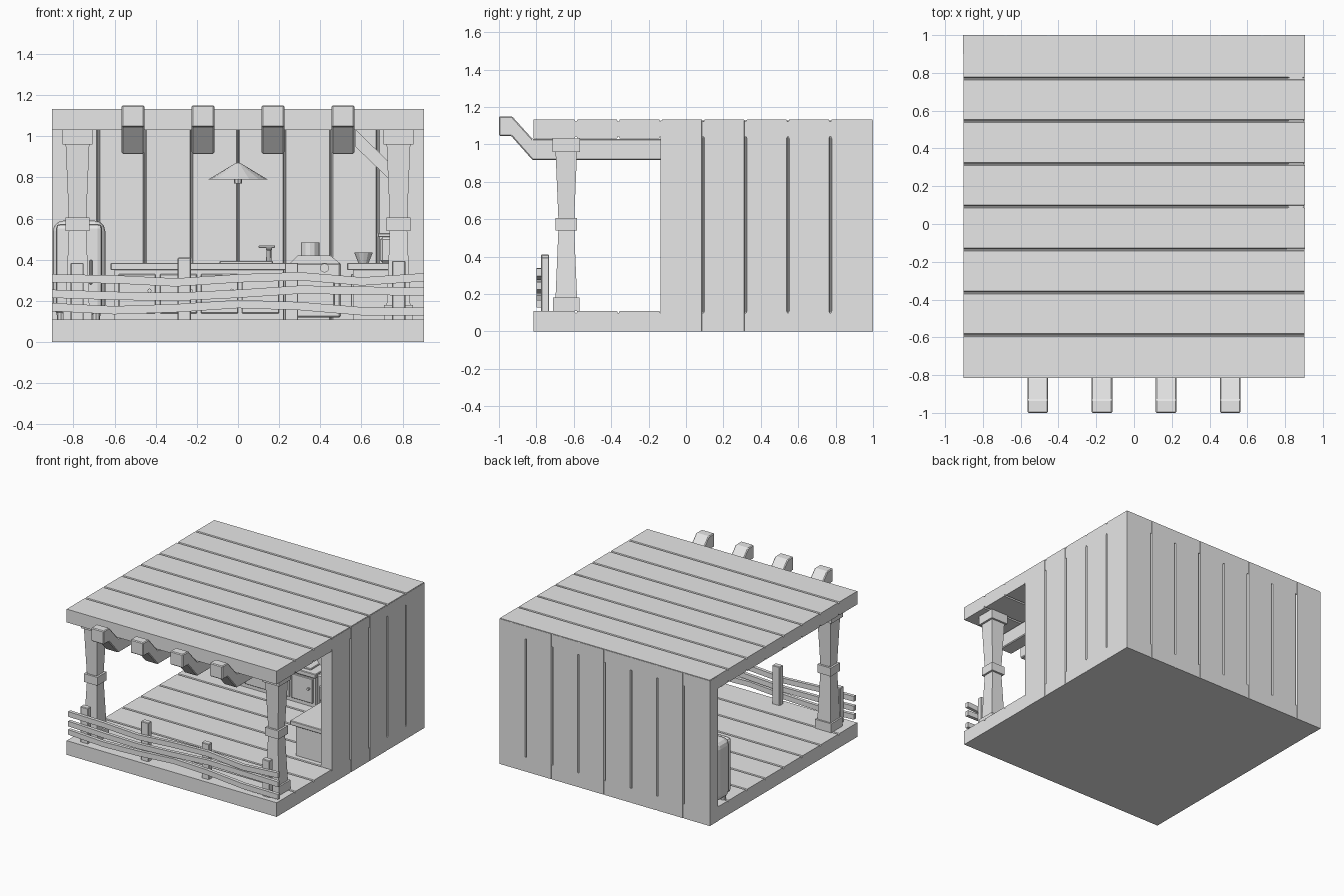
import bpy, bmesh, math
from mathutils import Vector

cube = bpy.data.objects.get("Cube")
if cube:
    bpy.data.objects.remove(cube, do_unlink=True)

grey = bpy.data.materials.new("plain grey")
grey.use_nodes = True
grey.diffuse_color = (0.8, 0.8, 0.8, 1)
grey.node_tree.nodes["Principled BSDF"].inputs["Base Color"].default_value = (0.8, 0.8, 0.8, 1)


def finish(name, bm, bevel=0, segments=1):
    bmesh.ops.recalc_face_normals(bm, faces=bm.faces)
    mesh = bpy.data.meshes.new(name)
    bm.to_mesh(mesh)
    bm.free()
    mesh.materials.append(grey)
    ob = bpy.data.objects.new(name, mesh)
    bpy.context.collection.objects.link(ob)
    if bevel:
        mod = ob.modifiers.new("bevel", "BEVEL")
        mod.width, mod.segments = bevel, segments
    return ob


def prism(name, pts, axis, lo, hi, bevel=0):
    """Extrude a 2D outline along one axis."""
    place = {"x": lambda p, t: (t, p[0], p[1]),
             "y": lambda p, t: (p[0], t, p[1]),
             "z": lambda p, t: (p[0], p[1], t)}[axis]
    bm = bmesh.new()
    a = [bm.verts.new(place(p, lo)) for p in pts]
    b = [bm.verts.new(place(p, hi)) for p in pts]
    bm.faces.new(a)
    bm.faces.new(b[::-1])
    for i in range(len(pts)):
        j = (i + 1) % len(pts)
        bm.faces.new((a[i], b[i], b[j], a[j]))
    return finish(name, bm, bevel)


def box(name, x, y, z, bevel=0, segments=1):
    bm = bmesh.new()
    bmesh.ops.create_cube(bm, size=1)
    for v in bm.verts:
        v.co = Vector([(r[0] + r[1]) / 2 + c * (r[1] - r[0]) for c, r in zip(v.co, (x, y, z))])
    return finish(name, bm, bevel, segments)


def cone(name, loc, r1, r2, depth, sides=16, rot=None):
    bm = bmesh.new()
    bmesh.ops.create_cone(bm, cap_ends=True, segments=sides, radius1=r1, radius2=r2, depth=depth)
    ob = finish(name, bm)
    ob.location = loc
    if rot:
        ob.rotation_euler = rot
    return ob


def plank_outline(u0, u1, v0, v1, count, low=True, high=True, g=0.008, d=0.012):
    """Slab outline with V grooves between the planks."""
    step = (u1 - u0) / count
    cuts = [u0 + step * i for i in range(1, count)]

    def edge(v, depth, on):
        pts = [(u0, v)]
        for c in cuts if on else []:
            pts += [(c - g, v), (c - g / 3, v + depth), (c + g / 3, v + depth), (c + g, v)]
        return pts + [(u1, v)]
    return edge(v0, d, low) + edge(v1, -d, high)[::-1]


# Planked floor, roof and walls
prism("floor", plank_outline(-0.815, 0.998, 0, 0.11, 8, low=False), "x", -0.903, 0.903)
prism("roof", plank_outline(-0.815, 0.998, 1.03, 1.133, 8), "x", -0.903, 0.903)
prism("back_wall", plank_outline(-0.905, 0.905, 0.9, 1.0, 8), "z", 0, 1.128)
# The side wall outline is swapped so its grooves face sideways
side = [(v, u) for u, v in plank_outline(-0.135, 0.999, 0.81, 0.905, 5)]
prism("side_wall", side, "z", 0, 1.128)

# Rafters with raised tails
tail = [(-1, 1.15), (-0.93, 1.15), (-0.82, 1.028), (0.9, 1.028),
        (0.9, 0.915), (-0.82, 0.915), (-0.935, 1.045), (-1, 1.045)]
for i in range(4):
    cx = -0.51 + 0.34 * i
    prism(f"rafter_{i + 1}", tail, "x", cx - 0.055, cx + 0.055, bevel=0.006)


# Porch posts from tapered square sections
def column(name, cx, cy):
    sections = [(0.11, 0.14), (0.18, 0.14), (0.18, 0.115), (0.54, 0.085), (0.54, 0.115),
                (0.605, 0.115), (0.605, 0.085), (0.96, 0.115), (0.96, 0.145), (1.032, 0.145)]
    bm = bmesh.new()
    rings = []
    for z, w in sections:
        h = w / 2
        rings.append([bm.verts.new((cx + a * h, cy + b * h, z))
                      for a, b in ((-1, -1), (1, -1), (1, 1), (-1, 1))])
    for r, s in zip(rings, rings[1:]):
        for i in range(4):
            j = (i + 1) % 4
            bm.faces.new((r[i], r[j], s[j], s[i]))
    bm.faces.new(rings[0])
    bm.faces.new(rings[-1])
    finish(name, bm)


column("left_post", 0.78, -0.64)
column("right_post", -0.78, -0.64)

# Fence pickets and crooked rails
for i, top in enumerate((0.385, 0.41, 0.385, 0.395)):
    cx = -0.782 + 0.521 * i
    box(f"fence_post_{i + 1}", (cx - 0.032, cx + 0.032), (-0.775, -0.732), (0.105, top), 0.004)
wobbles = {"low": (0.17, 0.155, 0.165, 0.185, 0.175, 0.15, 0.148),
           "middle": (0.235, 0.225, 0.22, 0.235, 0.255, 0.25, 0.245),
           "high": (0.31, 0.305, 0.29, 0.31, 0.32, 0.295, 0.315)}
for name, heights in wobbles.items():
    line = [(-0.903 + 0.301 * i, h) for i, h in enumerate(heights)]
    outline = [(x, h - 0.02) for x, h in line] + [(x, h + 0.02) for x, h in line[::-1]]
    prism(f"{name}_rail", outline, "y", -0.798, -0.772)

# Refrigerator with rounded body, door and handle
box("fridge_body", (-0.9, -0.645), (0.73, 0.91), (0.13, 0.59), 0.05, 3)
box("fridge_door", (-0.885, -0.66), (0.70, 0.75), (0.15, 0.575), 0.022, 2)
box("fridge_handle", (-0.722, -0.708), (0.68, 0.705), (0.28, 0.4), 0.004)
for x in (-0.86, -0.69):
    for y in (0.77, 0.87):
        cone("fridge_foot", (x, y, 0.12), 0.018, 0.022, 0.05, 8)

# Back counter with doors and sink
box("counter_base", (-0.6, 0.22), (0.64, 0.91), (0.11, 0.35))
box("counter_top", (-0.62, 0.24), (0.61, 0.91), (0.35, 0.385), 0.004)
for i in range(4):
    x = -0.58 + 0.2 * i
    box(f"cabinet_door_{i + 1}", (x, x + 0.18), (0.628, 0.645), (0.14, 0.33), 0.003)
    cone("door_knob", (x + 0.15, 0.622, 0.25), 0.01, 0.01, 0.02, 8, (math.pi / 2, 0, 0))
box("sink_rim", (-0.09, 0.17), (0.65, 0.84), (0.38, 0.395), 0.004)
cone("faucet_stem", (0.15, 0.86, 0.42), 0.014, 0.011, 0.08, 8)
box("faucet_spout", (0.135, 0.165), (0.75, 0.87), (0.445, 0.46), 0.004)
box("faucet_lever", (0.10, 0.18), (0.85, 0.87), (0.458, 0.47), 0.003)

# Stove with a stepped top and a pot
box("stove_body", (0.245, 0.5), (0.62, 0.91), (0.12, 0.385), 0.008)
box("oven_door", (0.275, 0.47), (0.605, 0.63), (0.16, 0.31), 0.006)
prism("stove_hood", [(0.25, 0.38), (0.5, 0.38), (0.45, 0.42), (0.29, 0.42)], "y", 0.66, 0.9)
cone("stove_knob", (0.42, 0.61, 0.36), 0.022, 0.022, 0.03, 12, (math.pi / 2, 0, 0))
cone("pot", (0.35, 0.78, 0.45), 0.045, 0.045, 0.07, 12)

# Side counter along the wall, with a bowl and a jar
box("side_counter_base", (0.56, 0.82), (-0.09, 0.91), (0.11, 0.35))
box("side_counter_top", (0.53, 0.82), (-0.12, 0.91), (0.35, 0.385), 0.004)
for i in range(4):
    y = -0.07 + 0.18 * i
    box(f"side_door_{i + 1}", (0.548, 0.565), (y, y + 0.16), (0.14, 0.33), 0.003)
cone("bowl", (0.61, 0.3, 0.41), 0.025, 0.045, 0.05, 12)
box("kettle_base", (0.69, 0.8), (0.05, 0.2), (0.385, 0.51), 0.012)
box("kettle_lid", (0.68, 0.81), (0.04, 0.21), (0.51, 0.53), 0.004)

# Diagonal brace between the roof and the side wall
prism("wall_brace", [(0.57, 1.035), (0.82, 0.79), (0.82, 0.71), (0.57, 0.95)], "y", 0.0, 0.1)

# Hanging lamp
cone("lamp_shade", (0, 0.2, 0.83), 0.145, 0.012, 0.08, 16)
cone("lamp_cord", (0, 0.2, 0.95), 0.005, 0.005, 0.18, 8)
cone("lamp_bulb", (0, 0.2, 0.785), 0.018, 0.022, 0.03, 8)
